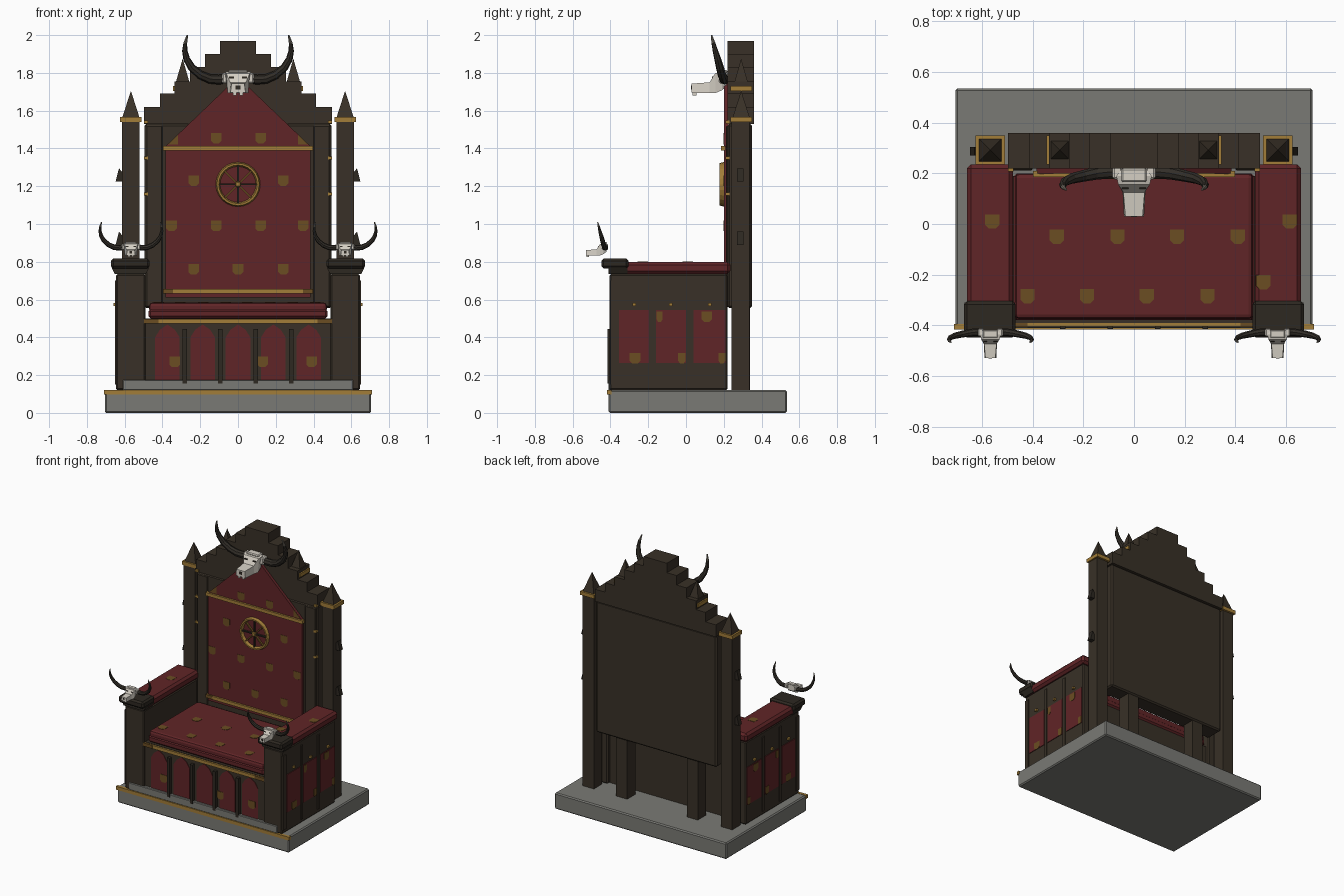
import bpy, bmesh, math
from mathutils import Vector, Matrix

if "Cube" in bpy.data.objects:
    bpy.data.objects.remove(bpy.data.objects["Cube"])


def material(name, rgb):
    m = bpy.data.materials.new(name)
    m.diffuse_color = (*rgb, 1)
    m.use_nodes = True
    m.node_tree.nodes["Principled BSDF"].inputs["Base Color"].default_value = m.diffuse_color
    return m


WOOD = material("dark wood", (0.040, 0.030, 0.020))
TRIM = material("blackened wood", (0.026, 0.021, 0.015))
RED = material("red cloth", (0.118, 0.018, 0.020))
GOLD = material("gold", (0.36, 0.205, 0.040))
BRONZE = material("dull gold", (0.145, 0.075, 0.016))
STONE = material("stone", (0.195, 0.195, 0.178))
BONE = material("bone", (0.66, 0.62, 0.55))
HORN = material("horn", (0.032, 0.027, 0.021))
TIP = material("horn tip", (0.18, 0.16, 0.13))


def make(name, bm, *mats):
    bmesh.ops.recalc_face_normals(bm, faces=bm.faces[:])
    me = bpy.data.meshes.new(name)
    bm.to_mesh(me)
    bm.free()
    for m in mats:
        me.materials.append(m)
    ob = bpy.data.objects.new(name, me)
    bpy.context.collection.objects.link(ob)
    return ob


def box(name, mat, x, y, z, bevel=0, segs=1):
    """Box from (min, max) ranges."""
    bm = bmesh.new()
    lo, hi = zip(x, y, z)
    lo, hi = Vector(lo), Vector(hi)
    size = hi - lo
    bmesh.ops.create_cube(bm, size=1, matrix=Matrix.Translation((lo + hi) / 2) @ Matrix.Diagonal((*size, 1)))
    if bevel:
        bmesh.ops.bevel(bm, geom=bm.edges[:], offset=bevel, segments=segs, affect='EDGES', profile=0.5)
    return make(name, bm, mat)


def prism(name, mat, pts, plane, a, b):
    """Extruded outline: plane 'front' = xz, 'side' = yz, 'top' = xy."""
    place = {'front': lambda u, v, w: (u, w, v), 'side': lambda u, v, w: (w, u, v), 'top': lambda u, v, w: (u, v, w)}[plane]
    bm = bmesh.new()
    A = [bm.verts.new(place(u, v, a)) for u, v in pts]
    B = [bm.verts.new(place(u, v, b)) for u, v in pts]
    bm.faces.new(A)
    bm.faces.new(B)
    for i in range(len(pts)):
        j = (i + 1) % len(pts)
        bm.faces.new((A[i], A[j], B[j], B[i]))
    return make(name, bm, mat)


def shield(plane, u, v, w, half=0.028):
    outline = [(-1, 1), (1, 1), (1, -.5), (.5, -1), (-.5, -1), (-1, -.5)]
    prism("cloth_shield", BRONZE, [(u + half * p, v + 0.028 * q) for p, q in outline], plane, w - 0.002, w + 0.002)


def loft(name, mat, sections):
    """Rectangular sections along y: (y, half width bottom, half width top, z low, z high, x centre)."""
    bm = bmesh.new()
    rings = [[bm.verts.new((c + p, y, q)) for p, q in ((-wb, lo), (wb, lo), (wt, hi), (-wt, hi))]
             for y, wb, wt, lo, hi, c in sections]
    bm.faces.new(rings[0])
    bm.faces.new(rings[-1])
    for r, s in zip(rings, rings[1:]):
        for i in range(4):
            j = (i + 1) % 4
            bm.faces.new((r[i], r[j], s[j], s[i]))
    return make(name, bm, mat)


def spire(name, x, y, z0, z1, r):
    bm = bmesh.new()
    bmesh.ops.create_cone(bm, cap_ends=True, segments=4, radius1=r * math.sqrt(2), radius2=0, depth=z1 - z0,
                          matrix=Matrix.Translation((x, y, (z0 + z1) / 2)) @ Matrix.Rotation(math.pi / 4, 4, 'Z'))
    return make(name, bm, WOOD)


def horn(name, s):
    path = [(.055, .005, -.005, .024), (.10, .005, -.014, .026), (.15, 0, -.010, .025), (.20, -.01, .012, .023),
            (.245, -.02, .05, .021), (.272, -.032, .095, .018), (.282, -.045, .14, .014),
            (.279, -.055, .18, .010), (.268, -.065, .222, .004)]
    P = [Vector((s * p[0], p[1], p[2])) for p in path]
    bm = bmesh.new()
    rings = []
    for i, p in enumerate(P):
        t = (P[min(i + 1, len(P) - 1)] - P[max(i - 1, 0)]).normalized()
        n = t.cross(Vector((0, 1, 0))).normalized()
        b = t.cross(n)
        r = path[i][3]
        rings.append([bm.verts.new(p + r * (math.cos(k * math.tau / 8) * n + math.sin(k * math.tau / 8) * b)) for k in range(8)])
    for i, (r, q) in enumerate(zip(rings, rings[1:])):
        for k in range(8):
            f = bm.faces.new((r[k], r[(k + 1) % 8], q[(k + 1) % 8], q[k]))
            f.material_index = 1 if i == len(P) - 2 else 0
    bm.faces.new(rings[0])
    bm.faces.new(rings[-1]).material_index = 1
    return make(name, bm, HORN, TIP)


def skull(origin, scale):
    parts = [loft("skull_head", BONE, [(.015, .045, .05, -.05, .025, 0), (-.01, .05, .07, -.07, .03, 0),
                                       (-.045, .055, .062, -.085, .02, 0), (-.075, .045, .042, -.085, -.028, 0),
                                       (-.17, .04, .034, -.083, -.035, 0)]),
             box("skull_crown", BONE, (-.05, .05), (-.035, .02), (.02, .037), .006),
             box("skull_nose", TRIM, (-.012, .012), (-.173, -.168), (-.065, -.045))]
    for s in (-1, 1):
        parts.append(box("skull_eye", TRIM, sorted((s * .022, s * .048)), (-.062, -.045), (-.022, .002)))
        parts.append(box("skull_tooth", BONE, sorted((s * .008, s * .026)), (-.165, -.145), (-.098, -.08)))
        parts.append(box("skull_horn_root", BONE, sorted((s * .045, s * .085)), (-.024, .03), (-.034, .022), .008))
        parts.append(horn("skull_horn", s))
    for ob in parts:
        ob.matrix_world = Matrix.Translation(origin) @ Matrix.Scale(scale, 4)


# Stone base and step
box("base", STONE, (-.705, .705), (-.41, .535), (0, .12), .008)
box("base_gold_edge", GOLD, (-.71, .71), (-.417, -.395), (.097, .122))
box("step", STONE, (-.61, .61), (-.411, -.36), (.12, .175), .004)

# Seat box, cushion and front arcade
box("seat_box", WOOD, (-.5, .5), (-.39, .19), (.12, .50))
box("seat_gold_band", GOLD, (-.475, .475), (-.404, -.38), (.473, .497))
for s in (-1, 1):
    box("seat_band_end", BRONZE, sorted((s * .42, s * .497)), (-.406, -.38), (.473, .498))
box("seat_cushion_lower", RED, (-.475, .475), (-.38, .20), (.50, .55), .012)
box("seat_cushion", RED, (-.47, .47), (-.375, .20), (.53, .585), .018, 2)
for i in range(5):
    c = (i - 2) * .187
    h = .065
    prism("front_arch_panel", RED, [(c - h, .17), (c + h, .17), (c + h, .40), (c + .04, .44), (c, .468),
                                    (c - .04, .44), (c - h, .40)], 'front', -.394, -.385)
for i in range(4):
    c = (i - 1.5) * .188
    box("front_mullion", TRIM, (c - .011, c + .011), (-.415, -.385), (.155, .445))
for u in (-.335, .13, .39):
    shield('front', u, .27, -.395)
for u, v in ((-.305, -.05), (-.065, -.05), (.17, -.05), (.41, -.05), (-.42, -.285), (-.185, -.285), (.05, -.285), (.29, -.285)):
    shield('top', u, v, .585)

# Arms with cloth panels, cushion, cap and skull
for s in (-1, 1):
    def mx(a, b):
        return sorted((s * a, s * b))
    box("arm_body", WOOD, mx(.49, .645), (-.405, .22), (.12, .735), .008)
    for y0, y1 in ((-.355, -.195), (-.16, 0), (.04, .21)):
        box("arm_side_panel", RED, mx(.64, .65), (y0, y1), (.265, .545))
        m = (y0 + y1) / 2
        box("arm_stud", GOLD, mx(.64, .66), (m - .009, m + .009), (.567, .582))
    for y0, y1 in ((-.40, -.365), (-.188, -.167), (.008, .032)):
        box("arm_side_rib", WOOD, mx(.64, .652), (y0, y1), (.15, .70))
    for v, z, h in ((-.14, .51, .016), (.11, .51, .028), (-.27, .29, .028), (-.022, .29, .02), (.19, .29, .018)):
        shield('side', v, z, s * .65, h)
    box("arm_cushion", RED, mx(.478, .66), (-.38, .235), (.735, .80), .016)
    loft("arm_cap_neck", TRIM, [(-.41, .082, .10, .735, .77, s * .57), (-.31, .082, .10, .735, .77, s * .57)])
    box("arm_cap", TRIM, mx(.468, .672), (-.448, -.305), (.765, .817), .012)
    skull((s * .567, -.43, .882), .58)
    # Corner towers with gold collars, spires and side spikes
    box("tower", WOOD, mx(.522, .614), (.24, .335), (.12, 1.545))
    box("tower_collar", GOLD, mx(.51, .625), (.235, .35), (1.54, 1.567))
    spire("tower_spire", s * .567, .292, 1.565, 1.705, .045)
    for z in (.89, 1.225):
        prism("tower_spike", TRIM, [(s * .61, z), (s * .648, z), (s * .63, z + .07), (s * .61, z + .045)], 'front', .27, .305)
    # Inner pinnacles and rear posts
    box("rear_post", WOOD, mx(.245, .335), (.245, .34), (.12, .60))
    box("pinnacle", WOOD, mx(.25, .335), (.25, .335), (1.55, 1.71))
    box("pinnacle_collar", GOLD, mx(.235, .345), (.235, .35), (1.703, 1.73))
    spire("pinnacle_spire", s * .293, .292, 1.73, 1.875, .042)
    for z in (1.16, 1.35, 1.54):
        box("frame_stud", GOLD, mx(.476, .497), (.208, .23), (z - .008, z + .008))
    box("back_frame_stile", WOOD, mx(.40, .488), (.212, .23), (.56, 1.52), .005)
for u, v in ((-.56, .01), (.615, .01), (.51, -.23)):
    shield('top', u, v, .80)

# Backrest board and stepped crest
box("backrest", WOOD, (-.495, .495), (.22, .35), (.555, 1.53), .01)
steps = [(.095, 1.97), (.175, 1.90), (.255, 1.83), (.335, 1.755), (.412, 1.69), (.497, 1.62)]
left, px = [], 0
for w, z in steps:
    left += [(px, z), (w, z)] if px else [(w, z)]
    px = w
left.append((.497, 1.53))
prism("stepped_crest", WOOD, left + [(-x, z) for x, z in reversed(left)], 'front', .22, .36)

# Red back cloth with gold bands and shields
prism("back_cloth", RED, [(-.385, .61), (.385, .61), (.385, 1.41), (.03, 1.75), (-.03, 1.75), (-.385, 1.41)], 'front', .20, .225)
for z in (.645, 1.402):
    box("back_gold_band", GOLD, (-.345, .345), (.186, .21), (z - .012, z + .012))
    for s in (-1, 1):
        box("back_band_end", BRONZE if z < 1 else GOLD, sorted((s * .34, s * .398)), (.186, .21), (z - .012, z + .012))
for u, v in ((-.115, 1.455), (.12, 1.455), (-.235, 1.23), (.24, 1.23), (-.115, .99), (.12, .99), (-.352, .99), (.345, .99),
             (-.235, .76), (0, .76), (.24, .76)):
    shield('front', u, v, .20)
for s in (-1, 1):
    prism("cloth_edge_shield", BRONZE, [(s * .317, 1.42), (s * .373, 1.42), (s * .317, 1.474)], 'front', .198, .202)

# Wheel emblem: ring, spokes, hub
bm = bmesh.new()
N = 24
prof = [(.118, .20), (.112, .178), (.102, .178), (.095, .20)]
rings = [[bm.verts.new((r * math.cos(i * math.tau / N), y, 1.21 + r * math.sin(i * math.tau / N))) for r, y in prof] for i in range(N)]
for i in range(N):
    a, b = rings[i], rings[(i + 1) % N]
    for k in range(4):
        bm.faces.new((a[k], a[(k + 1) % 4], b[(k + 1) % 4], b[k]))
make("wheel_ring", bm, GOLD)
for i in range(4):
    bm = bmesh.new()
    bmesh.ops.create_cube(bm, size=1, matrix=Matrix.Translation((0, .193, 1.21)) @ Matrix.Rotation(i * math.pi / 4, 4, 'Y')
                          @ Matrix.Diagonal((.2, .014, .009, 1)))
    make("wheel_spoke", bm, BRONZE if i % 2 else TRIM)
box("wheel_hub", GOLD, (-.014, .014), (.18, .20), (1.196, 1.224), .004)

# Large skull on the crest
skull((0, .20, 1.778), 1.0)
